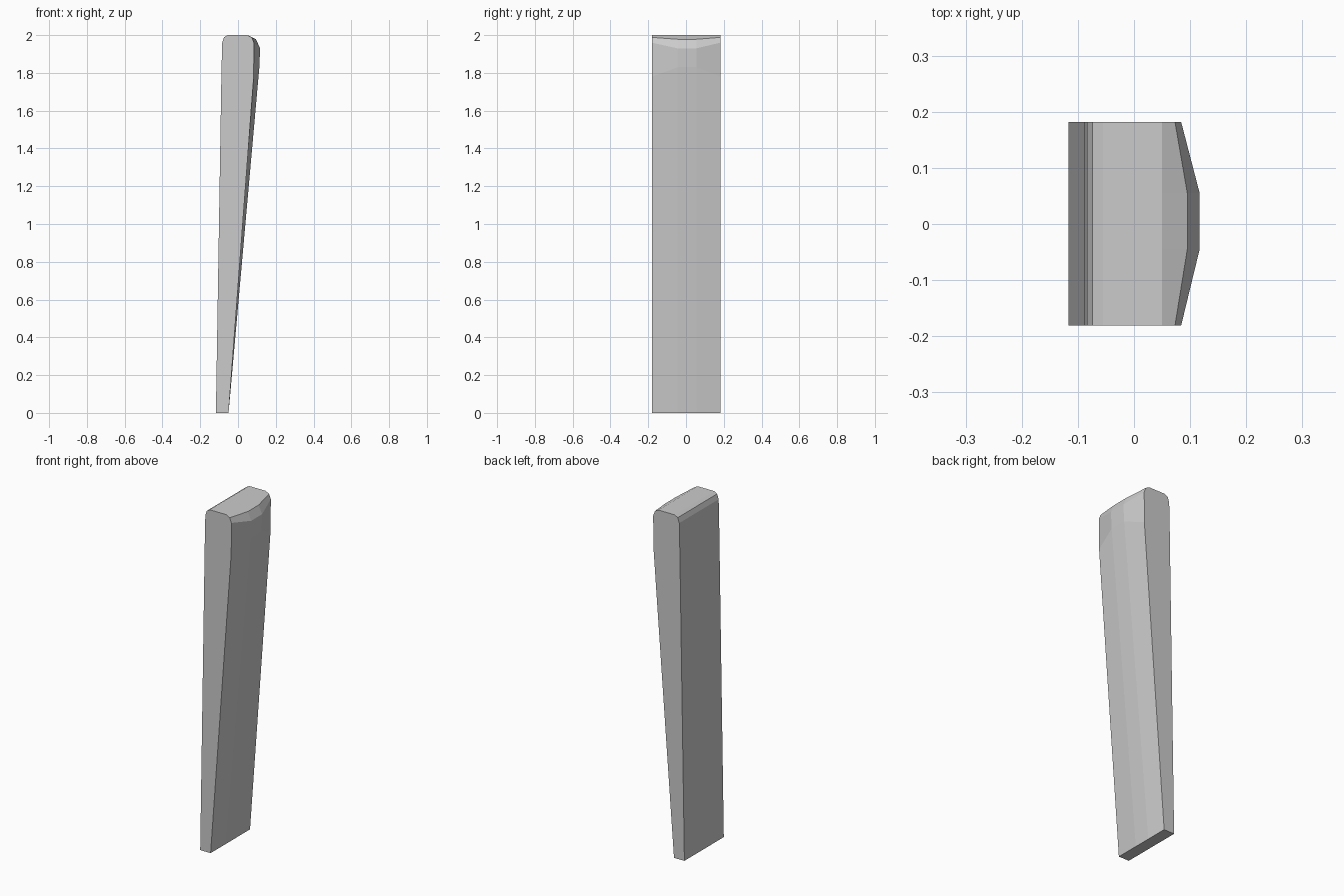
import bpy

if "Cube" in bpy.data.objects:
    bpy.data.objects.remove(bpy.data.objects["Cube"])

# Straight back edge and rounded rear corner, shared by every slice (x, z)
BACK = [(0.05, 2.0), (-0.055, 2.0), (-0.074, 1.989), (-0.084, 1.96),
        (-0.088, 1.78), (-0.117, 0.0)]
# Bulging face: outer edge profile and fuller middle profile
EDGE = [(-0.05, 0.0), (0.083, 1.78), (0.084, 1.96), (0.073, 1.988)]
MIDDLE = [(-0.05, 0.0), (0.113, 1.83), (0.117, 1.93), (0.095, 1.978)]


def loft(name, slices):
    """Skin a row of (y, profile) slices and cap both ends."""
    n = len(slices[0][1])
    verts = [(x, y, z) for y, prof in slices for x, z in prof]
    faces = [tuple(range(n)),
             tuple(reversed(range((len(slices) - 1) * n, len(slices) * n)))]
    for s in range(len(slices) - 1):
        for i in range(n):
            j = (i + 1) % n
            a, b = s * n, (s + 1) * n
            faces.append((a + j, a + i, b + i, b + j))
    mesh = bpy.data.meshes.new(name)
    mesh.from_pydata(verts, [], faces)
    mesh.validate()
    obj = bpy.data.objects.new(name, mesh)
    bpy.context.collection.objects.link(obj)
    return obj


# Tapered plank with a crowned front face
loft("tapered_plank", [(-0.181, EDGE + BACK), (-0.045, MIDDLE + BACK),
                       (0.055, MIDDLE + BACK), (0.182, EDGE + BACK)])
